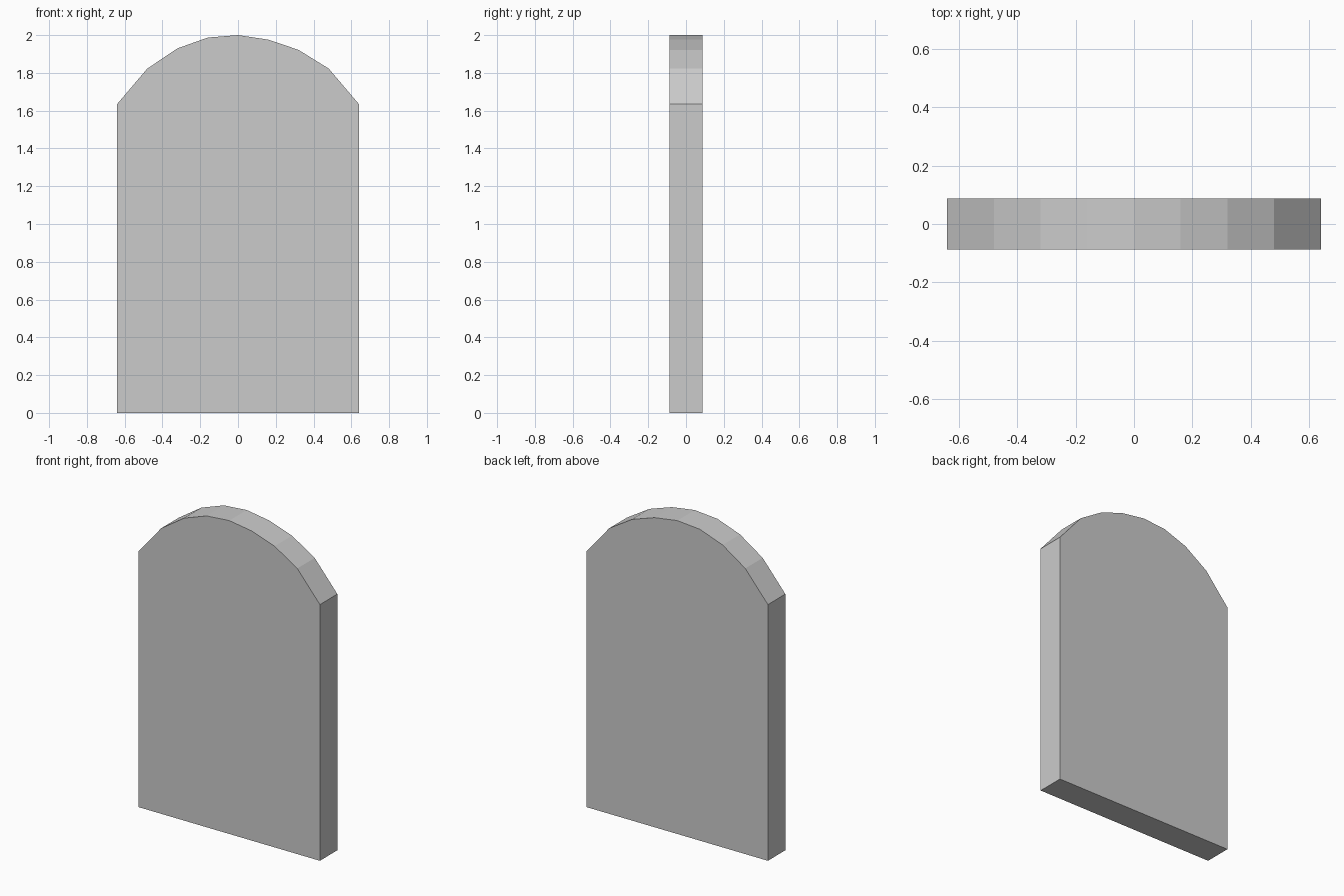
import bpy, bmesh

if "Cube" in bpy.data.objects:
    bpy.data.objects.remove(bpy.data.objects["Cube"])

W, D = 0.64, 0.088
# Heights of the arched top, left to right at equal x steps
ARCH = [1.635, 1.823, 1.93, 1.987, 2.0, 1.976, 1.922, 1.823, 1.635]

# Front outline: straight base and sides, faceted arch on top
step = 2 * W / (len(ARCH) - 1)
outline = [(W, 0), (-W, 0)] + [(-W + i * step, z) for i, z in enumerate(ARCH)]

# Slab: front profile extruded through its thickness
bm = bmesh.new()
face = bm.faces.new([bm.verts.new((x, -D, z)) for x, z in outline])
ext = bmesh.ops.extrude_face_region(bm, geom=[face], use_keep_orig=True)
verts = [g for g in ext["geom"] if isinstance(g, bmesh.types.BMVert)]
bmesh.ops.translate(bm, verts=verts, vec=(0, 2 * D, 0))
bmesh.ops.recalc_face_normals(bm, faces=bm.faces)

mesh = bpy.data.meshes.new("arched_slab")
bm.to_mesh(mesh)
bm.free()
bpy.context.collection.objects.link(bpy.data.objects.new("arched_slab", mesh))
